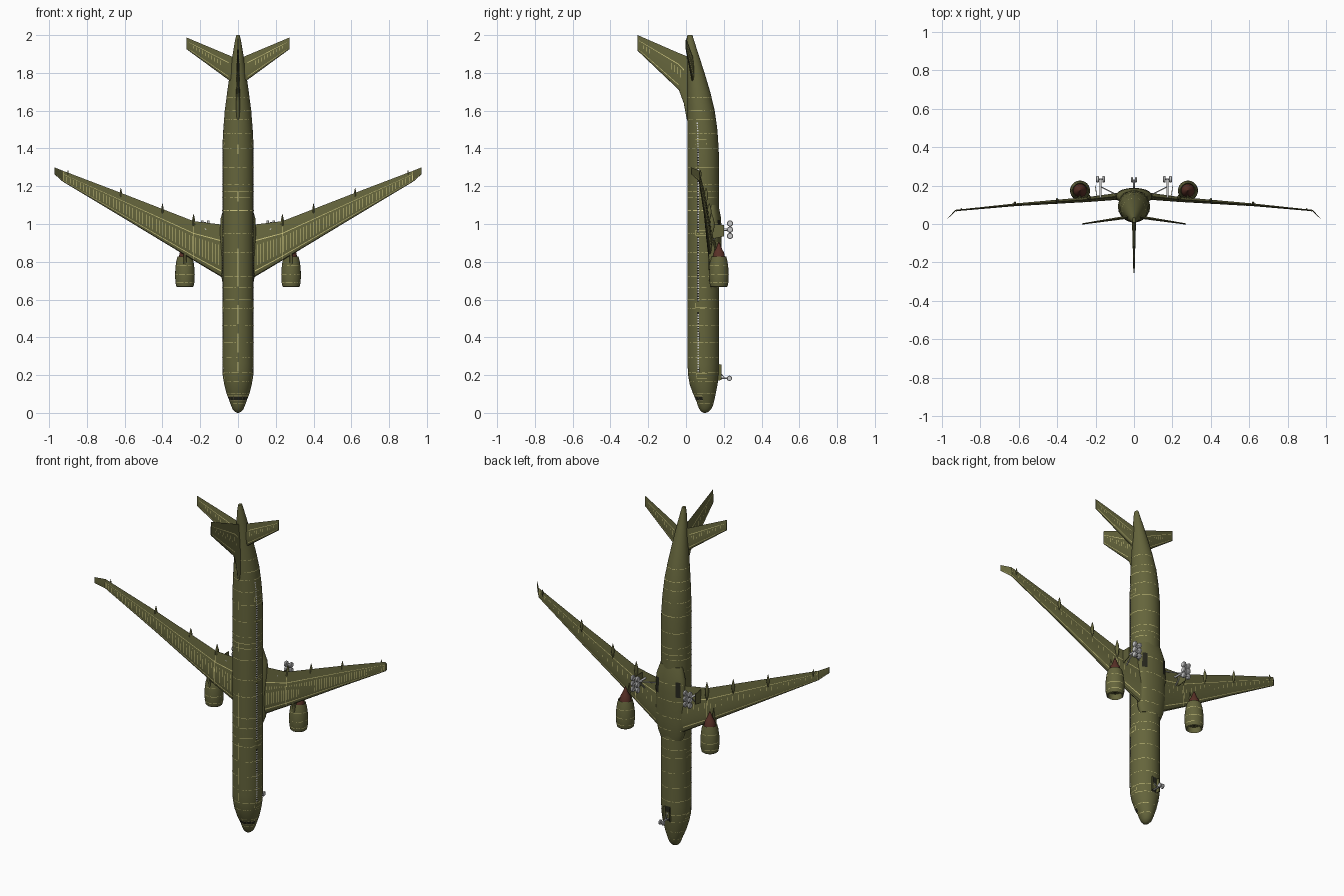
import bpy, bmesh, math, random
from mathutils import Vector

if "Cube" in bpy.data.objects:
    bpy.data.objects.remove(bpy.data.objects["Cube"])
random.seed(4)

def material(name, c):
    m = bpy.data.materials.new(name)
    m.diffuse_color = (*c, 1)
    m.use_nodes = True
    m.node_tree.nodes["Principled BSDF"].inputs["Base Color"].default_value = m.diffuse_color
    return m
OLIVE = material("olive", (0.13, 0.13, 0.045))
DARK = material("dark", (0.02, 0.02, 0.012))
LINE = material("panel_yellow", (0.62, 0.57, 0.22))
RED = material("exhaust_red", (0.10, 0.03, 0.02))
WHITE = material("pane_white", (0.85, 0.85, 0.85))

def make(name, verts, faces, mat=None, fix=True):
    me = bpy.data.meshes.new(name)
    me.from_pydata([tuple(v) for v in verts], [], faces)
    if fix:
        bm = bmesh.new()
        bm.from_mesh(me)
        bmesh.ops.recalc_face_normals(bm, faces=bm.faces)
        bm.to_mesh(me)
        bm.free()
    ob = bpy.data.objects.new(name, me)
    bpy.context.collection.objects.link(ob)
    if mat:
        me.materials.append(mat)
    return ob

def loft(name, rings, mat=None):
    n = len(rings[0])
    v = [p for r in rings for p in r]
    f = [(i*n+j, i*n+(j+1) % n, (i+1)*n+(j+1) % n, (i+1)*n+j)
         for i in range(len(rings)-1) for j in range(n)]
    f += [tuple(range(n)), tuple(range(len(v)-n, len(v)))]
    return make(name, v, f, mat)

def lerp(table, t):
    for a, b in zip(table, table[1:]):
        if t <= b[0]:
            break
    k = (t-a[0])/(b[0]-a[0])
    return [p+(q-p)*k for p, q in zip(a[1:], b[1:])]

def lathe(name, prof, x, y, mat=None, sy=1, n=32):
    return loft(name, [[(x+r*math.cos(6.28318*j/n), y+sy*r*math.sin(6.28318*j/n), z)
                        for j in range(n)] for r, z in prof], mat)

def rod(name, p, q, r, mat=None, n=16):
    p, q = Vector(p), Vector(q)
    rot = (q-p).to_track_quat('Z', 'Y')
    return loft(name, [[c + rot @ Vector((r*math.cos(6.28318*j/n), r*math.sin(6.28318*j/n), 0))
                        for j in range(n)] for c in (p, q)], mat)

def wheel(x, y, z, r, w):
    rings = [(-w, r*.45), (-w, r*.8), (-w*.6, r), (w*.6, r), (w, r*.8), (w, r*.45)]
    loft("wheel", [[(x+d, y+rr*math.cos(.31416*j), z+rr*math.sin(.31416*j)) for j in range(20)]
                   for d, rr in rings])

# Fuselage: z, back edge y, belly edge y, half width
HULL = [(0, .095, .105, .005), (.006, .082, .119, .017), (.02, .07, .134, .029), (.04, .062, .143, .037),
        (.07, .053, .151, .048), (.1, .038, .157, .06), (.15, .02, .167, .073), (.2, .011, .173, .081),
        (.26, .008, .175, .083), (1.3, .008, .175, .083), (1.4, .008, .173, .083), (1.5, .008, .166, .078),
        (1.6, .008, .152, .07), (1.7, .008, .128, .057), (1.8, .008, .098, .043), (1.9, .006, .066, .028),
        (1.97, .004, .043, .016), (2.0, .007, .034, .009)]
FAIRING = [(.66, .10, .172, .07), (.7, .10, .178, .085), (.78, .10, .186, .093), (.95, .10, .188, .096),
           (1.03, .10, .186, .092), (1.1, .10, .172, .07)]

def hull_point(table, z, a, off=0):
    t, b, w = lerp(table, z)
    return Vector(((w+off)*math.cos(a), (t+b)/2+((b-t)/2+off)*math.sin(a), z))
for name, tab in (("fuselage", HULL), ("belly_fairing", FAIRING)):
    loft(name, [[hull_point(tab, s[0], 2*math.pi*j/64) for j in range(64)] for s in tab], OLIVE)

# Thin surface markings are gathered into buckets, one object per bucket
buckets = {}
def quad(key, pts):
    v, f = buckets.setdefault(key, ([], []))
    f.append(tuple(range(len(v), len(v)+4)))
    v.extend(pts)

def patch(key, z0, z1, a0, a1, off=.0007, tab=HULL, keep=1):
    n = max(1, math.ceil(abs(a1-a0)/.1))
    for i in range(n):
        if random.random() < keep:
            a, b = a0+(a1-a0)*i/n, a0+(a1-a0)*(i+1)/n
            quad(key, [hull_point(tab, z, t, off) for z, t in ((z0, a), (z0, b), (z1, b), (z1, a))])

for z in (.05, .1, .165, .21, .29, .37, .46, .55, .6, .66, .72, .85, .95, 1.07, 1.14, 1.17, 1.21, 1.3,
          1.4, 1.48, 1.55, 1.6, 1.67):
    patch("fuselage_panel_lines", z, z+.003, 0, 2*math.pi, keep=.65)
for z in (.72, .8, .9, 1.0):
    patch("fairing_panel_lines", z, z+.003, .3, 2.84, tab=FAIRING, keep=.65)
for i in range(26):
    if random.random() < .6:
        z = .22+i*.05
        patch("fuselage_panel_lines", z, z+.05, -1.59, -1.55)

# Cabin windows, doors and cockpit panes on both sides
for side in (0, 1):
    def A(a): return math.pi-a if side else a
    for z0, z1 in ((.215, .535), (.59, .93), (.955, 1.295), (1.31, 1.54)):
        patch("window_surrounds", z0, z1 if z1 < 1.3 else 1.4, A(-.39), A(-.26), .0007)
        for i in range(int((z1-z0)/.0135)):
            z = z0+.004+i*.0135
            patch("cabin_windows", z, z+.007, A(-.37), A(-.28), .0014)
    for z in (.18, .555, .94, 1.42):
        for d in (0, .026):
            patch("door_outlines", z+d, z+d+.002, A(-.5), A(.25))
        for a in (-.5, .23):
            patch("door_outlines", z, z+.028, A(a), A(a+.02))
    for k in range(3):
        a = -1.55+k*.45
        patch("cockpit_panes", .066, .088, A(a), A(a+.4), .001)
        patch("cockpit_frames", .063, .066, A(a), A(a+.42), .001)
        patch("cockpit_frames", .088, .091, A(a), A(a+.42), .001)

# Wings, tailplanes, fin and pylons: span, leading z, trailing z, offset, half thickness
FOIL = [(0, 0), (.02, .45), (.08, .75), (.2, .97), (.4, 1), (.6, .75), (.8, .4), (1, .04)]
WING = [(.03, .685, .99, .15, .02), (.235, .807, 1.015, .128, .013), (.62, 1.04, 1.165, .1, .007),
        (.93, 1.226, 1.283, .07, .0035), (.972, 1.264, 1.3, .027, .0015)]
TAIL = [(.005, 1.73, 1.875, .04, .009), (.272, 1.925, 1.987, .0, .003)]
FIN = [(-.03, 1.53, 1.88, 0, .012), (-.005, 1.55, 1.888, 0, .011), (.012, 1.64, 1.895, 0, .01),
       (.038, 1.71, 1.905, 0, .009), (.256, 1.917, 2.0, 0, .003)]

def surf(st, P, s, c, side, off=0):
    le, te, o, th = lerp(st, s)
    return P(s, o+side*(th*lerp(FOIL, c)[0]+off), le+(te-le)*c)

def blade(name, st, P, mat=OLIVE):
    cs = [c for c, h in FOIL]
    loft(name, [[surf(st, P, s[0], c, 1) for c in cs] +
                [surf(st, P, s[0], c, -1) for c in cs[:0:-1]] for s in st], mat)

def rib(key, st, P, s, chords, side, w=.002):
    for a, b in zip(chords, chords[1:]):
        quad(key, [surf(st, P, t, c, side, .0007) for t, c in ((s, a), (s+w, a), (s+w, b), (s, b))])

def spar(key, st, P, s0, s1, c, side, dc):
    cuts = [s0]+[s[0] for s in st if s0 < s[0] < s1]+[s1]
    for a, b in zip(cuts, cuts[1:]):
        quad(key, [surf(st, P, t, k, side, .0007) for t, k in ((a, c), (b, c), (b, c+dc), (a, c+dc))])

for m, hand in ((1, "right"), (-1, "left")):
    def P(s, o, z): return Vector((m*s, o, z))
    blade(hand+"_wing", WING, P)
    blade(hand+"_tailplane", TAIL, P)
    key = hand+"_wing_lines"
    for i in range(48):
        s = .1+i*.0175
        rib(key, WING, P, s, [.2, .4, .6], -1, .0025)
        if i % 2:
            rib(key, WING, P, s, [.4, .6], 1)
    for side in (-1, 1):
        rib(key, WING, P, .235, [.02, .08, .2, .4, .6, .8, .98], side, .004)
        rib(key, WING, P, .925, [.02, .08, .2, .4, .6, .8, .98], side, .003)
        spar(key, WING, P, .09, .96, .1, side, .022)
        spar(key, WING, P, .09, .93, .68, side, .02)
        for i in range(12):
            rib(hand+"_tail_lines", TAIL, P, .06+i*.016, [.4, .6], side)
        spar(hand+"_tail_lines", TAIL, P, .05, .26, .12, side, .03)
        spar(hand+"_tail_lines", TAIL, P, .05, .26, .68, side, .03)

    # Flap track fairings under the trailing edge
    for s, r in ((.235, .010), (.4, .008), (.62, .007), (.9, .004)):
        le, te, o, th = lerp(WING, s)
        L = r*4
        lathe(hand+"_flap_fairing", [(r*.1, te-L*1.8), (r*.7, te-L*1.2), (r, te-L*.5), (r*.8, te+L*.1),
              (r*.4, te+L*.6), (r*.05, te+L)], m*s, o+r*.9, OLIVE, 1.5, 12)

    # Engine: hollow cowl with fan, exhaust cone and pylon
    ex, ey = m*.281, .174
    lathe(hand+"_engine_cowl", [(.037, .70), (.037, .677), (.041, .666), (.046, .67), (.05, .69), (.052, .72),
          (.051, .76), (.046, .8), (.039, .828), (.035, .82), (.035, .80), (.037, .70)], ex, ey, OLIVE, 1, 40)
    lathe(hand+"_fan", [(.001, .683), (.008, .692), (.012, .702), (.038, .704), (.038, .71)], ex, ey, DARK)
    lathe(hand+"_exhaust_cone", [(.036, .80), (.032, .825), (.027, .85), (.018, .865), (.012, .88), (.002, .905)],
          ex, ey, RED)
    for z in (.69, .73, .78):
        for j in range(40):
            r = lerp([(.67, .0468), (.69, .0508), (.72, .0528), (.76, .0518), (.8, .0468)], z)[0]
            if random.random() < .7:
                quad(hand+"_engine_lines", [Vector((ex+r*math.cos(t), ey+r*math.sin(t), k)) for t, k in
                     ((j*.1571, z), (j*.1571+.157, z), (j*.1571+.157, z+.003), (j*.1571, z+.003))])
    blade(hand+"_pylon", [(.118, .83, .95, ex, .007), (.132, .74, .93, ex, .008), (.15, .72, .88, ex, .008)],
          lambda s, o, z: Vector((o, s, z)))

    # Main landing gear: strut, braces, six-wheel bogie and doors
    gx = m*.174
    rod(hand+"_main_strut", (gx, .13, .97), (gx, .233, .97), .006)
    rod(hand+"_side_brace", (gx, .195, .97), (m*.095, .155, .97), .003)
    rod(hand+"_drag_brace", (gx, .2, .97), (gx, .14, .91), .003)
    rod(hand+"_bogie_beam", (gx, .233, .93), (gx, .233, 1.01), .005)
    for z in (.937, .97, 1.003):
        rod(hand+"_axle", (gx-.02, .233, z), (gx+.02, .233, z), .003)
        for d in (-.016, .016):
            wheel(gx+d, .233, z, .0165, .007)
    v = [Vector((m*(x+dx), y, z)) for dx in (0, .003) for x, y, z in
         ((.192, .138, .92), (.192, .138, 1.0), (.2, .2, .995), (.2, .2, .935))]
    box = [(0, 1, 2, 3), (4, 5, 6, 7), (0, 1, 5, 4), (1, 2, 6, 5), (2, 3, 7, 6), (3, 0, 4, 7)]
    make(hand+"_main_gear_door", v, box, OLIVE)
    a = .95 if m > 0 else math.pi-.95
    patch("main_gear_bays", .93, 1.02, a, a-m*.4, .001, FAIRING)
    # Nose gear door and wheel
    v = [Vector((m*(.016+dx+(y-.17)*.3), y, z)) for dx in (0, .002) for y, z in
         ((.168, .17), (.168, .26), (.188, .255), (.188, .175))]
    make(hand+"_nose_gear_door", v, box, OLIVE)
    wheel(m*.01, .23, .183, .014, .005)

# Nose gear leg
rod("nose_strut", (0, .15, .185), (0, .23, .183), .004)
rod("nose_axle", (-.012, .23, .183), (.012, .23, .183), .003)
rod("nose_brace", (0, .205, .184), (0, .168, .225), .0025)
patch("nose_gear_bay", .17, .26, math.pi/2-.18, math.pi/2+.18, .001)

# Fin
def PF(s, o, z): return Vector((o, -s, z))
blade("fin", FIN, PF)
for side in (-1, 1):
    for i in range(13):
        rib("fin_lines", FIN, PF, .03+i*.016, [.4, .6], side)
    spar("fin_lines", FIN, PF, .04, .25, .12, side, .025)
    spar("fin_lines", FIN, PF, .01, .25, .68, side, .025)

# Turn the gathered markings into objects
MATS = {"window_surrounds": DARK, "cabin_windows": WHITE, "cockpit_panes": DARK,
        "main_gear_bays": DARK, "nose_gear_bay": DARK}
for key, (v, f) in buckets.items():
    make(key, v, f, MATS.get(key, LINE), False)

# Smooth shading with crisp edges
for ob in bpy.context.collection.objects:
    ob.select_set(True)
    bpy.context.view_layer.objects.active = ob
bpy.ops.object.shade_smooth_by_angle(angle=math.radians(35))
